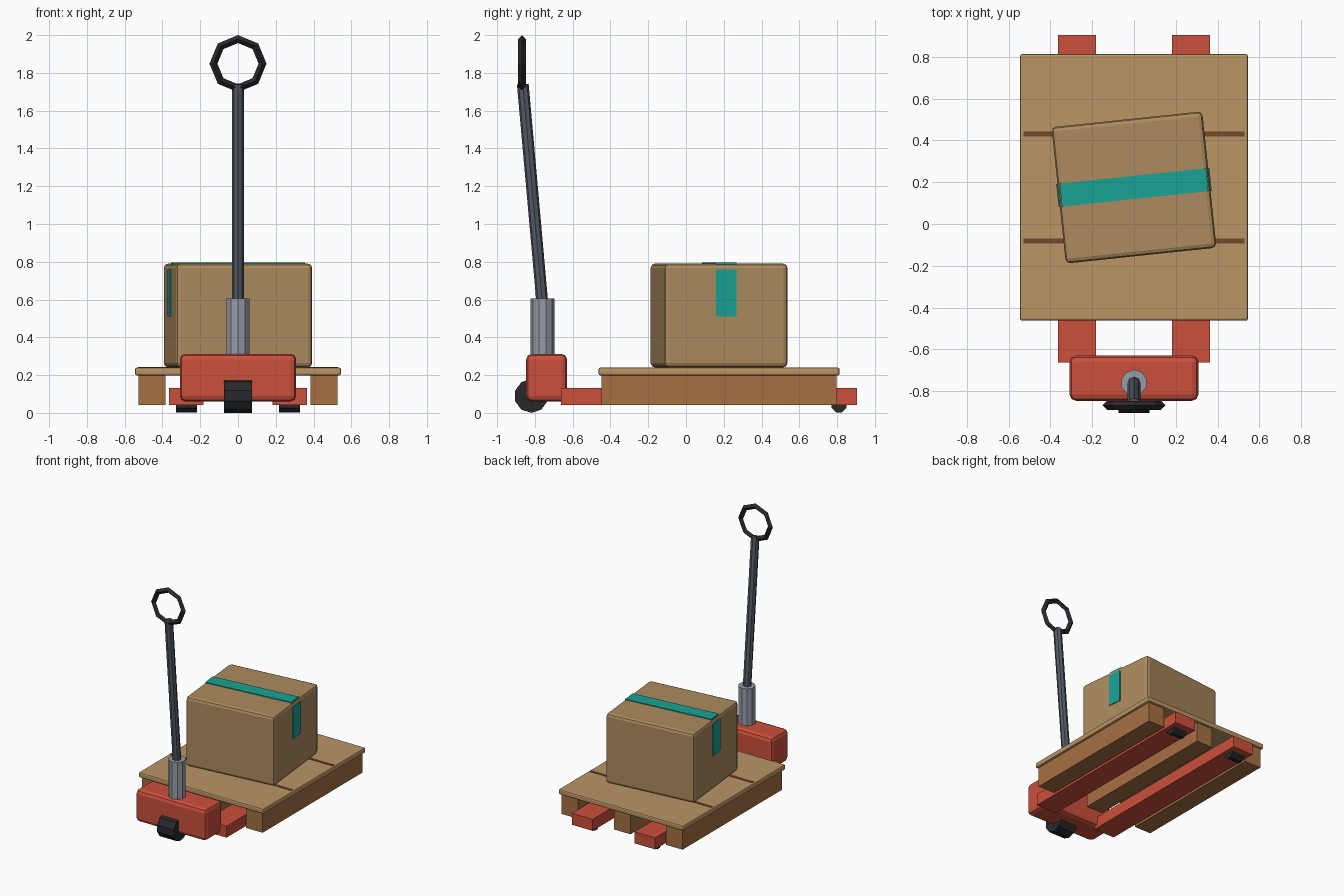
import bpy
from math import radians, pi
from mathutils import Vector, Matrix

if "Cube" in bpy.data.objects:
    bpy.data.objects.remove(bpy.data.objects["Cube"])


def material(name, r, g, b):
    m = bpy.data.materials.new(name)
    m.diffuse_color = (r, g, b, 1)
    m.use_nodes = True
    m.node_tree.nodes["Principled BSDF"].inputs["Base Color"].default_value = m.diffuse_color
    return m


DECK = material("light_wood", 0.49, 0.30, 0.13)
WOOD = material("dark_wood", 0.38, 0.16, 0.055)
GAP = material("gap_brown", 0.17, 0.065, 0.026)
CARD = material("cardboard", 0.42, 0.26, 0.115)
TAPE = material("teal_tape", 0.01, 0.36, 0.30)
RED = material("red_paint", 0.60, 0.08, 0.045)
BLACK = material("rubber", 0.022, 0.022, 0.027)
STEEL = material("dark_steel", 0.09, 0.105, 0.13)
GREY = material("grey_steel", 0.31, 0.34, 0.39)


def box(name, lo, hi, mat, bevel=0, segments=2):
    """Box between two corners, with an optional bevel."""
    lo, hi = Vector(lo), Vector(hi)
    bpy.ops.mesh.primitive_cube_add(size=1, location=(lo + hi) / 2)
    ob = bpy.context.object
    ob.name = name
    ob.data.transform(Matrix.Diagonal((*(hi - lo), 1)))
    ob.data.materials.append(mat)
    if bevel:
        mod = ob.modifiers.new("bevel", 'BEVEL')
        mod.width, mod.segments = bevel, segments
    return ob


def rod(name, a, b, radius, sides, mat, spin=0):
    """Flat-sided cylinder from point a to point b."""
    a, b = Vector(a), Vector(b)
    bpy.ops.mesh.primitive_cylinder_add(vertices=sides, radius=radius, depth=(b - a).length)
    ob = bpy.context.object
    ob.name = name
    ob.data.transform(Matrix.Rotation(spin, 4, 'Z'))
    ob.matrix_world = Matrix.Translation((a + b) / 2) @ (b - a).to_track_quat('Z', 'Y').to_matrix().to_4x4()
    ob.data.materials.append(mat)
    return ob


MID = 0.175  # centre of the load along y

# Pallet: deck, gap strips and three stringers
box("pallet_deck", (-0.545, MID - 0.638, 0.198), (0.545, MID + 0.638, 0.24), DECK, 0.01)
for i, y in enumerate((-0.256, 0.256)):
    box(f"deck_gap_{i + 1}", (-0.53, MID + y - 0.012, 0.23), (0.53, MID + y + 0.012, 0.243), GAP)
for i, x in enumerate((-0.456, 0, 0.456)):
    box(f"pallet_stringer_{i + 1}", (x - 0.072, MID - 0.622, 0.042), (x + 0.072, MID + 0.622, 0.2), WOOD)

# Carton with tape over the top and down both sides, turned slightly on the pallet
W, D, TOP = 0.3625, 0.328, 0.79
carton = [box("carton", (-W, MID - D, 0.241), (W, MID + D, TOP), CARD, 0.022),
          box("tape_top", (-0.352, MID - 0.055, TOP - 0.01), (0.352, MID + 0.055, TOP + 0.006), TAPE)]
for side, s in (("left", -1), ("right", 1)):
    x0, x1 = sorted((s * (W - 0.01), s * (W + 0.006)))
    carton.append(box(f"tape_{side}", (x0, MID - 0.055, 0.51), (x1, MID + 0.055, 0.76), TAPE))
pivot = Vector((0, MID, 0))
turn = Matrix.Translation(pivot) @ Matrix.Rotation(radians(6), 4, 'Z') @ Matrix.Translation(-pivot)
bpy.context.view_layer.update()
for ob in carton:
    ob.matrix_world = turn @ ob.matrix_world

# Forks with a roller under each tip
for side, s in (("left", -1), ("right", 1)):
    c = s * 0.273
    box(f"fork_{side}", (c - 0.091, -0.663, 0.042), (c + 0.091, 0.905, 0.133), RED)
    rod(f"fork_roller_{side}", (c - 0.055, 0.81, 0.043), (c + 0.055, 0.81, 0.043),
        0.043, 8, BLACK, pi / 8)

# Chassis and steering wheel
box("chassis", (-0.308, -0.846, 0.06), (0.308, -0.63, 0.313), RED, 0.03)
wheel = rod("steering_wheel", (-0.073, -0.819, 0.09), (0.073, -0.819, 0.09), 0.09, 10, BLACK)
wheel.matrix_world = (Matrix.Translation((0, -0.819, 0.09)) @ Matrix.Rotation(pi / 2, 4, 'Y'))
wheel.data.transform(Matrix.Rotation(pi / 2, 4, 'Z'))  # corner at the bottom

# Tiller: sleeve, leaning shaft and ring grip
rod("tiller_sleeve", (0, -0.76, 0.28), (0, -0.76, 0.605), 0.063, 10, GREY)
rod("tiller_shaft", (0, -0.757, 0.54), (0, -0.864, 1.74), 0.031, 8, STEEL)
bpy.ops.mesh.primitive_torus_add(major_segments=8, minor_segments=4, major_radius=0.13,
                                 minor_radius=0.021, location=(0, -0.868, 1.849),
                                 rotation=(pi / 2, 0, 0))
grip = bpy.context.object
grip.name = "ring_grip"
grip.data.materials.append(BLACK)
